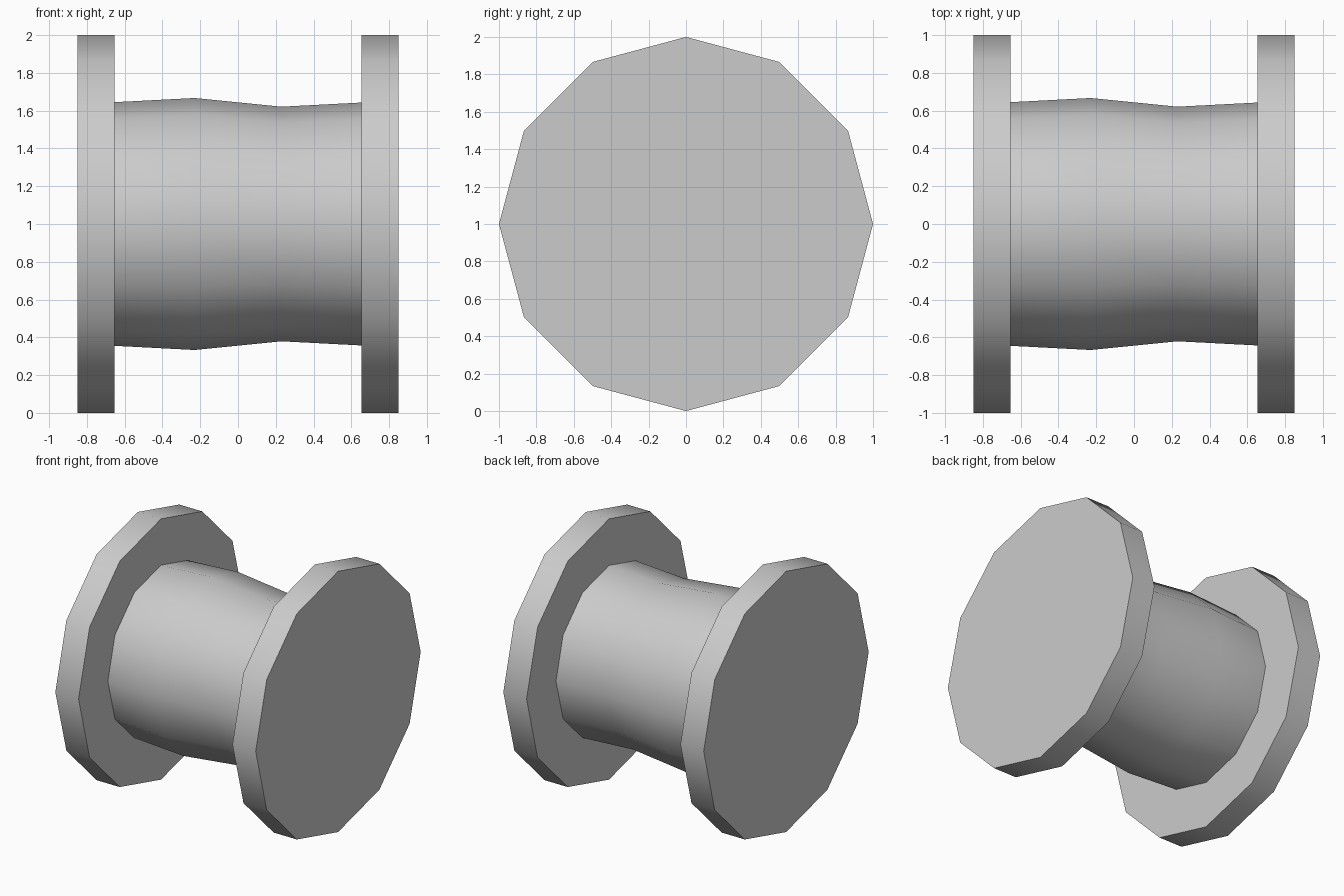
import bpy
import bmesh
from math import cos, sin, pi, radians

SIDES = 12

cube = bpy.data.objects.get("Cube")
if cube:
    bpy.data.objects.remove(cube, do_unlink=True)

# Single plain grey for the whole spool
grey = bpy.data.materials.new("plain_grey")
grey.use_nodes = True
colour = (0.6, 0.6, 0.6, 1)
grey.diffuse_color = colour
grey.node_tree.nodes["Principled BSDF"].inputs["Base Color"].default_value = colour


def lathe_x(name, profile, capped):
    """Turn (x, radius) points around the horizontal axis at z = 1."""
    bm = bmesh.new()
    rings = []
    for x, r in profile:
        angles = [2 * pi * i / SIDES for i in range(SIDES)]
        rings.append([bm.verts.new((x, r * cos(a), 1 + r * sin(a))) for a in angles])
    for a, b in zip(rings, rings[1:]):
        for i in range(SIDES):
            j = (i + 1) % SIDES
            bm.faces.new((a[i], a[j], b[j], b[i]))
    if capped:
        bm.faces.new(rings[0])
        bm.faces.new(rings[-1])
    bmesh.ops.recalc_face_normals(bm, faces=bm.faces)
    mesh = bpy.data.meshes.new(name)
    bm.to_mesh(mesh)
    bm.free()
    mesh.materials.append(grey)
    obj = bpy.data.objects.new(name, mesh)
    bpy.context.collection.objects.link(obj)
    bpy.ops.object.select_all(action="DESELECT")
    obj.select_set(True)
    bpy.context.view_layer.objects.active = obj
    bpy.ops.object.shade_smooth_by_angle(angle=radians(40))
    return obj


# End flanges
for side, name in ((-1, "right_flange"), (1, "left_flange")):
    lathe_x(name, [(side * 0.653, 1), (side * 0.85, 1)], True)

# Barrel with a slight bulge and a slight waist
lathe_x("barrel", [(-0.653, 0.645), (-0.23, 0.667), (0.23, 0.621), (0.653, 0.643)], True)
